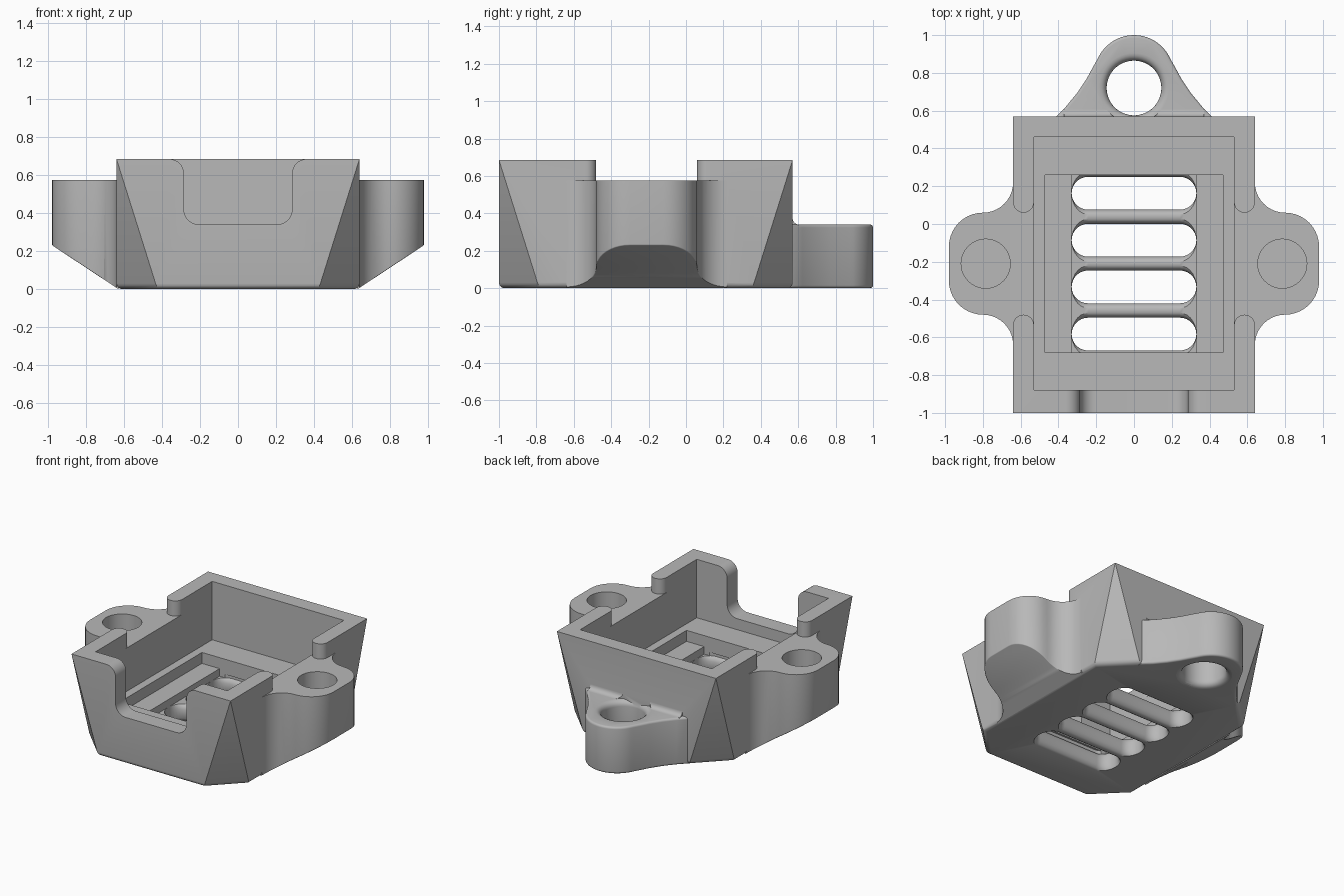
import bpy, bmesh
from math import sin, cos, radians
from mathutils import Matrix

if "Cube" in bpy.data.objects:
    bpy.data.objects.remove(bpy.data.objects["Cube"])

grey = bpy.data.materials.new("plain grey")
grey.use_nodes = True
grey.diffuse_color = (0.48, 0.48, 0.48, 1)
grey.node_tree.nodes["Principled BSDF"].inputs["Base Color"].default_value = grey.diffuse_color


def arc(cx, cy, r, a0, a1, n=10):
    angles = [radians(a0 + (a1 - a0) * i / n) for i in range(n + 1)]
    return [(cx + r * cos(a), cy + r * sin(a)) for a in angles]


def add(name, bm):
    bmesh.ops.recalc_face_normals(bm, faces=bm.faces[:])
    mesh = bpy.data.meshes.new(name)
    bm.to_mesh(mesh)
    bm.free()
    mesh.materials.append(grey)
    obj = bpy.data.objects.new(name, mesh)
    bpy.context.collection.objects.link(obj)
    return obj


def loft(name, rings, bevel=None, size=0.04):
    """Closed solid through matching rings; edges passing the bevel test are rounded."""
    bm = bmesh.new()
    loops = [[bm.verts.new(p) for p in ring] for ring in rings]
    count = len(loops[0])
    for low, high in zip(loops, loops[1:]):
        for i in range(count):
            j = (i + 1) % count
            bm.faces.new((low[i], low[j], high[j], high[i]))
    caps = [bm.faces.new(loops[0]), bm.faces.new(loops[-1])]
    bmesh.ops.recalc_face_normals(bm, faces=bm.faces[:])
    if bevel:
        edges = {e for f in caps for e in f.edges if bevel(f, (e.verts[0].co + e.verts[1].co) / 2)}
        bmesh.ops.bevel(bm, geom=list(edges), offset=size, segments=4, profile=0.5,
                        affect='EDGES', clamp_overlap=True)
    return add(name, bm)


def level(points, z):
    return [(x, y, z) for x, y in points]


def box(name, x, y0, y1, z0, z1):
    base = [(-x, y0), (x, y0), (x, y1), (-x, y1)]
    return loft(name, [level(base, z0), level(base, z1)])


def combine(target, tool, operation):
    mod = target.modifiers.new("join", 'BOOLEAN')
    mod.operation, mod.solver, mod.object = operation, 'EXACT', tool
    bpy.context.view_layer.update()
    evaluated = target.evaluated_get(bpy.context.evaluated_depsgraph_get())
    result = bpy.data.meshes.new_from_object(evaluated)
    target.modifiers.clear()
    target.data = result
    bpy.data.objects.remove(tool)


def mirrored(obj):
    copy = obj.copy()
    copy.data = obj.data.copy()
    copy.data.transform(Matrix.Scale(-1, 4, (1, 0, 0)))
    copy.data.flip_normals()
    bpy.context.collection.objects.link(copy)
    return copy


# Tray shell: square rim tapering to a base with cut corners
W, FRONT, BACK, TOP, CUT = 0.64, -1.0, 0.57, 0.685, 0.215
bm = bmesh.new()
for sx in (-1, 1):
    for y, inward in ((FRONT, 1), (BACK, -1)):
        bm.verts.new((sx * W, y, TOP))
        bm.verts.new((sx * (W - CUT), y, 0))
        bm.verts.new((sx * W, y + inward * CUT, 0))
bmesh.ops.convex_hull(bm, input=bm.verts[:])
bmesh.ops.dissolve_limit(bm, angle_limit=0.01, verts=bm.verts[:], edges=bm.edges[:])
bottom = [e for e in bm.edges if all(v.co.z < 0.001 for v in e.verts)]
bmesh.ops.bevel(bm, geom=bottom, offset=0.03, segments=4, profile=0.5, affect='EDGES')
tray = add("tray", bm)

# Side ears with sloping undersides and blind holes
half = [(0.63, 0.22)] + arc(0.8, 0.22, 0.16, 180, 270) + arc(0.8, -0.12, 0.18, 90, 0)[1:]
outline = half + [(x, -0.42 - y) for x, y in reversed(half)]
under = [(x, y, (x - 0.63) * 0.66) for x, y in outline]
ear = loft("ear", [under, level(outline, 0.575)],
           lambda f, m: f.normal.z < 0 and m.x > 0.7, 0.045)
hole = arc(0.785, -0.21, 0.13, 0, 351, 39)
combine(ear, loft("ear_hole", [level(hole, 0.3), level(hole, 0.8)]), 'DIFFERENCE')
combine(tray, mirrored(ear), 'UNION')
combine(tray, ear, 'UNION')

# Back loop with rounded rim, flared hole and a small blend to the wall
side = [(0.42, 0.54), (0.41, 0.572), (0.36, 0.622), (0.3, 0.695), (0.25, 0.77), (0.215, 0.835)]
outline = side + arc(0, 0.79, 0.21, 24, 156, 22) + [(-x, y) for x, y in reversed(side)]
loop = loft("back_loop", [level(outline, 0), level(outline, 0.34)],
            lambda f, m: m.y > 0.575, 0.045)
blend = [(0.55, 0.3), (0.55, 0.375), (0.57, 0.375)] + arc(0.605, 0.375, 0.035, 190, 270, 5) + [(0.605, 0.3)]
strip = loft("blend", [[(x, y, z) for y, z in blend] for x in (-0.37, 0.37)])
combine(loop, strip, 'UNION')
flare = arc(0.185, 0.3, 0.04, 90, 180, 5)
profile = ([(0.185, 0.5)] + flare + [(r, 0.34 - z) for r, z in reversed(flare)] + [(0.185, -0.1)])
combine(loop, loft("loop_hole", [level(arc(0, 0.72, r, 0, 352.5, 47), z) for r, z in profile]),
        'DIFFERENCE')
combine(tray, loop, 'UNION')

# Stepped pocket
combine(tray, box("pocket", 0.53, -0.88, 0.46, 0.26, 1), 'DIFFERENCE')
combine(tray, box("recess", 0.472, -0.68, 0.26, 0.18, 0.4), 'DIFFERENCE')
combine(tray, box("channel", 0.33, -0.68, 0.26, 0.125, 0.3), 'DIFFERENCE')

# Floor slots with softened bars
R = 0.087
slot = arc(0.33 - R, 0, R, -90, 90, 14) + arc(R - 0.33, 0, R, 90, 270, 14)
steps = [(-0.05, 0.028), (0, 0.028), (0.008, 0.014), (0.03, 0), (0.095, 0), (0.117, 0.012),
         (0.125, 0.025), (0.15, 0.025)]
for centre in (0.163, -0.086, -0.333, -0.583):
    rings = [[(x, centre + y * (1 + grow / R), z) for x, y in slot] for z, grow in steps]
    combine(tray, loft("slot", rings), 'DIFFERENCE')

# Front notch with rounded corners
edge = [(0.36, 0.8)] + arc(0.36, 0.61, 0.075, 90, 180, 8) + arc(0.205, 0.42, 0.08, 0, -90, 8)
notch = edge + [(-x, z) for x, z in reversed(edge)]
combine(tray, loft("notch", [[(x, y, z) for x, z in notch] for y in (-1.1, -0.84)]), 'DIFFERENCE')

# Side wall gaps above the ears, leaving rounded wall ends
end = [(0.5, 0.115)] + arc(0.585, 0.115, 0.055, 180, 360, 14) + [(0.7, 0.115)]
gap = end + [(x, -0.42 - y) for x, y in reversed(end)]
cutter = loft("wall_gap", [level(gap, 0.575), level(gap, 0.9)])
combine(tray, mirrored(cutter), 'DIFFERENCE')
combine(tray, cutter, 'DIFFERENCE')

# Smooth the curves, keep the hard edges
bpy.ops.object.select_all(action='DESELECT')
tray.select_set(True)
bpy.context.view_layer.objects.active = tray
bpy.ops.object.shade_smooth_by_angle(angle=radians(32))
